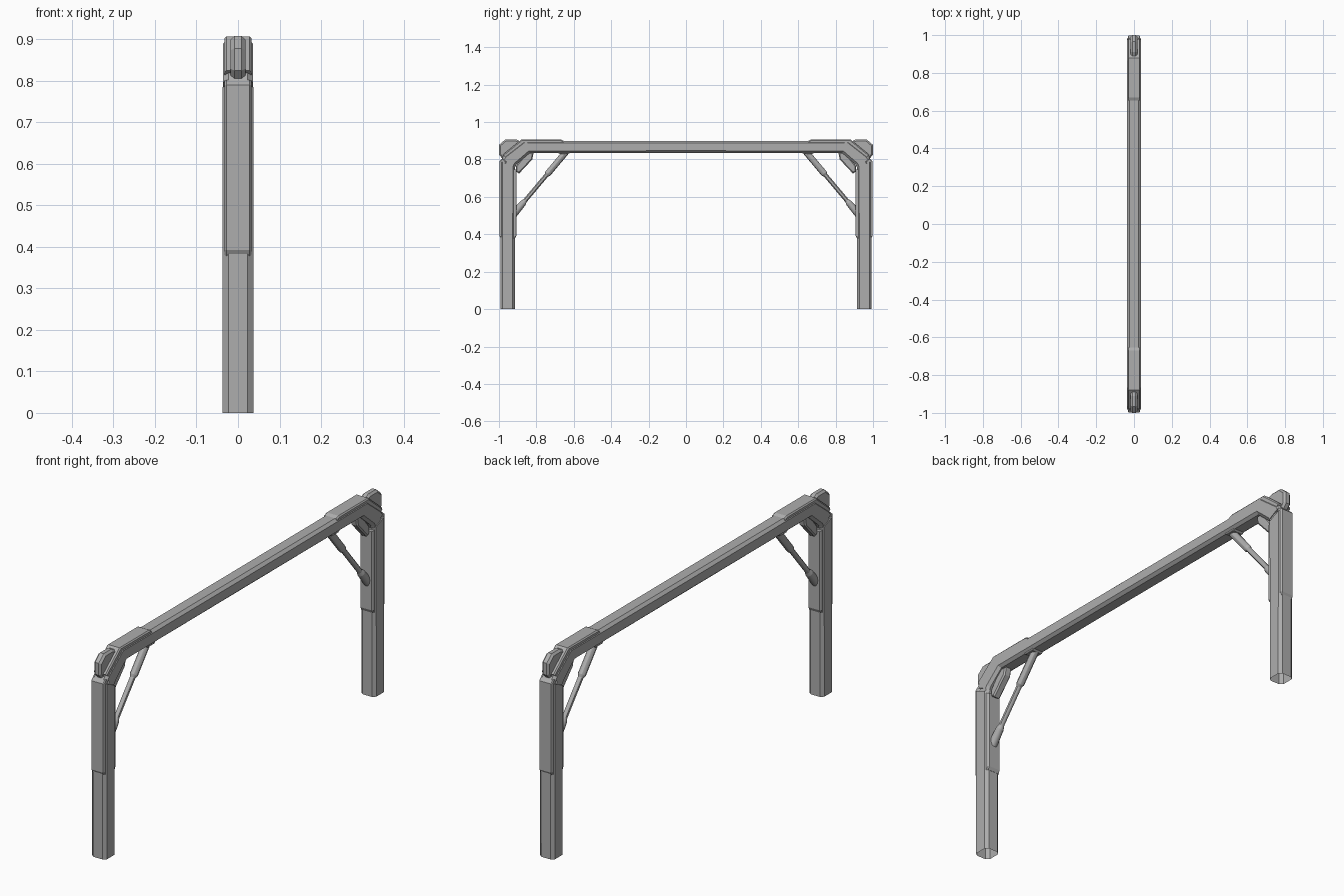
import bpy, bmesh
from mathutils import Vector

cube = bpy.data.objects.get("Cube")
if cube:
    bpy.data.objects.remove(cube, do_unlink=True)

GRAY = (0.42, 0.42, 0.42, 1)
metal = bpy.data.materials.new("plain gray metal")
metal.use_nodes = True
metal.diffuse_color = GRAY
bsdf = metal.node_tree.nodes["Principled BSDF"]
bsdf.inputs["Base Color"].default_value = GRAY
bsdf.inputs["Roughness"].default_value = 0.7


def finish(name, bm):
    """Make the object and mirror it to the far end of the frame."""
    bmesh.ops.recalc_face_normals(bm, faces=bm.faces)
    mesh = bpy.data.meshes.new(name)
    bm.to_mesh(mesh)
    bm.free()
    mesh.materials.append(metal)
    obj = bpy.data.objects.new(name, mesh)
    bpy.context.collection.objects.link(obj)
    mirror = obj.modifiers.new("far end", 'MIRROR')
    mirror.use_axis = (False, True, False)
    return obj


def sweep(name, sections, width, flat, chamfer, cap_start=True, cap_end=True):
    """Join eight-sided rings; each section is outer (y, z), inner (y, z)."""
    bm = bmesh.new()
    rings = []
    for oy, oz, iy, iz in sections:
        outer, inner = Vector((0, oy, oz)), Vector((0, iy, iz))
        step = (inner - outer).normalized() * chamfer
        side = [(flat, outer), (width, outer + step),
                (width, inner - step), (flat, inner)]
        pts = [p + Vector((x, 0, 0)) for x, p in side]
        pts += [p - Vector((x, 0, 0)) for x, p in reversed(side)]
        rings.append([bm.verts.new(p) for p in pts])
    for a, b in zip(rings, rings[1:]):
        for i in range(8):
            j = (i + 1) % 8
            bm.faces.new((a[i], a[j], b[j], b[i]))
    if cap_start:
        bm.faces.new(rings[0])
    if cap_end:
        bm.faces.new(rings[-1])
    return finish(name, bm)


def slab(name, outline, half, bevel):
    """Extrude a (y, z) outline across x and soften its edges."""
    bm = bmesh.new()
    face = bm.faces.new([bm.verts.new((-half, y, z)) for y, z in outline])
    ext = bmesh.ops.extrude_face_region(bm, geom=[face])
    bmesh.ops.translate(bm, vec=(2 * half, 0, 0),
                        verts=[v for v in ext["geom"] if isinstance(v, bmesh.types.BMVert)])
    rims = [e for e in bm.edges if abs(e.verts[0].co.x - e.verts[1].co.x) < 1e-5]
    bmesh.ops.bevel(bm, geom=rims, offset=bevel, segments=1, affect='EDGES')
    return finish(name, bm)


def rod(name, start, end, r1, r2):
    """Round bar between two (y, z) points."""
    a, b = Vector((0, *start)), Vector((0, *end))
    bm = bmesh.new()
    bmesh.ops.create_cone(bm, cap_ends=True, segments=12, radius1=r1,
                          radius2=r2, depth=(b - a).length)
    bmesh.ops.rotate(bm, verts=bm.verts,
                     matrix=Vector((0, 0, 1)).rotation_difference(b - a).to_matrix())
    bmesh.ops.translate(bm, verts=bm.verts, vec=(a + b) / 2)
    obj = finish(name, bm)
    bpy.ops.object.select_all(action='DESELECT')
    obj.select_set(True)
    bpy.context.view_layer.objects.active = obj
    bpy.ops.object.shade_smooth_by_angle()
    return obj


# Main frame: open-footed legs, narrow joint, bent top beam
sweep("legs", [(-.993, 0, -.915, 0), (-.993, .79, -.915, .755)],
      .037, .023, .012, cap_start=False)
sweep("leg_joint", [(-.983, .77, -.922, .74), (-.96, .81, -.905, .775)],
      .033, .02, .012)
sweep("top_beam", [(-.985, .802, -.912, .765), (-.972, .82, -.905, .775),
                   (-.87, .9, -.835, .835), (0, .9, 0, .835)],
      .036, .023, .012, cap_end=False)

# Reinforcing plates on the legs and over the corners
sweep("outer_leg_plate", [(-.99, .378, -.965, .378), (-.998, .392, -.965, .392),
                          (-.998, .79, -.965, .79), (-.985, .802, -.96, .802)],
      .032, .028, .006)
sweep("inner_leg_plate", [(-.914, .378, -.94, .378), (-.907, .392, -.94, .392),
                          (-.907, .745, -.94, .755)],
      .032, .028, .006)
sweep("top_plate", [(-.98, .825, -.95, .8), (-.88, .907, -.86, .88),
                    (-.67, .907, -.67, .88), (-.655, .9, -.655, .88)],
      .033, .028, .006)

# Corner fins, outside and inside the bend
slab("outer_corner_fin", [(-.975, .798), (-1, .825), (-1, .878), (-.965, .908),
                          (-.91, .908), (-.88, .895), (-.9, .84)], .018, .009)
slab("inner_corner_fin", [(-.91, .765), (-.91, .735), (-.892, .725),
                          (-.822, .8), (-.815, .835), (-.85, .84)], .018, .006)

# Diagonal struts with a sleeve, thin rod, foot and mounting pad
low, high = Vector((-.915, .515)), Vector((-.64, .842))


def along(t):
    return low.lerp(high, t)


rod("strut_sleeve", along(.64), along(1), .017, .017)
rod("strut_collar", along(.61), along(.64), .011, .017)
rod("strut_rod", along(.12), along(.64), .0115, .0115)
rod("strut_foot", along(-.02), along(.16), .02, .017)
rod("strut_foot_tip", along(.16), along(.2), .017, .011)
slab("strut_pad", [(-.69, .84), (-.675, .829), (-.63, .829), (-.615, .84)], .026, .002)
